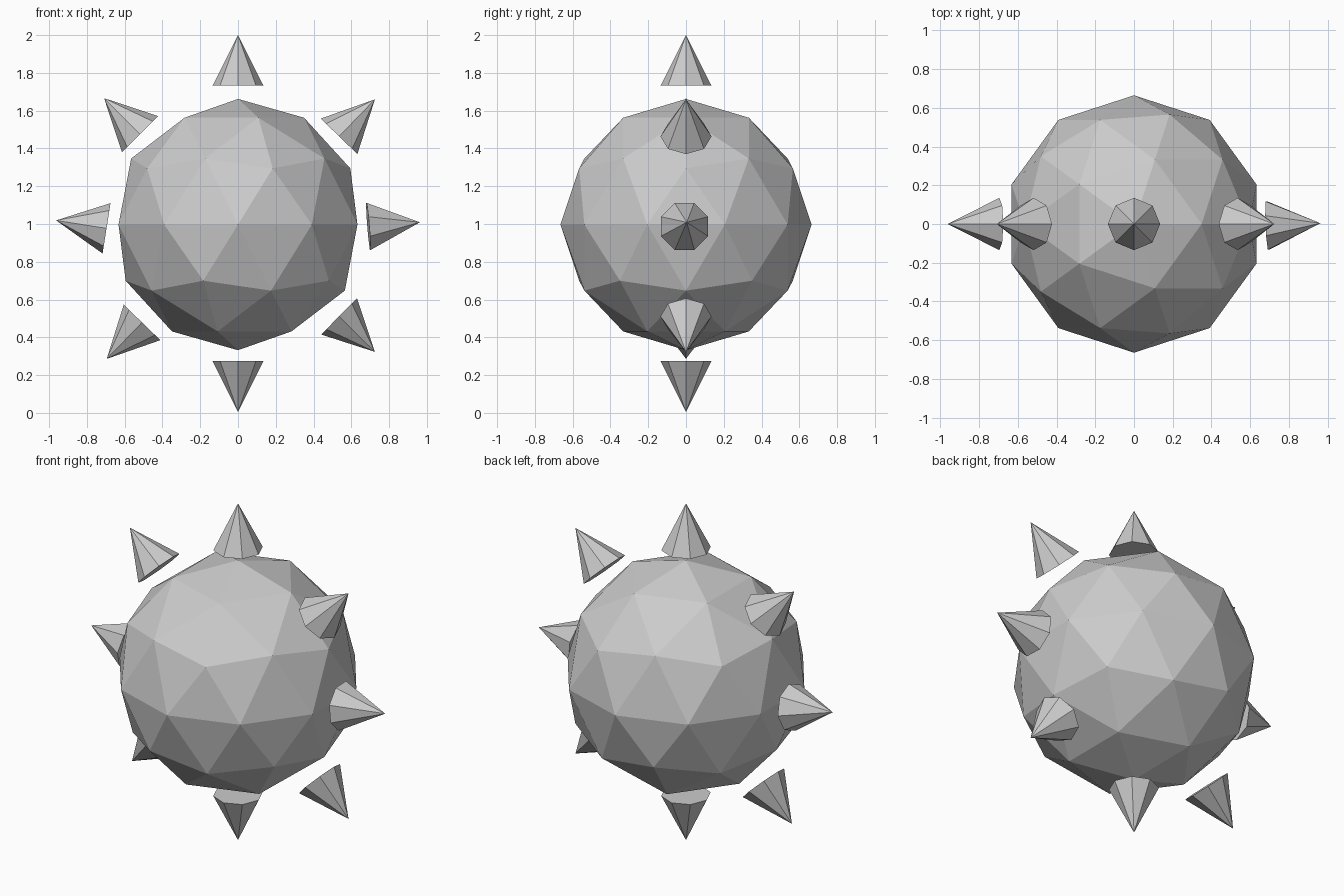
import bpy
from math import radians
from mathutils import Vector, Quaternion

if "Cube" in bpy.data.objects:
    bpy.data.objects.remove(bpy.data.objects["Cube"])

# Faceted body
bpy.ops.mesh.primitive_ico_sphere_add(subdivisions=2, radius=0.665, location=(0, 0, 0.997))
bpy.context.object.name = "body"


def spike(name, base, tip, twist=0):
    """Eight-sided cone from its base centre to its tip."""
    base, tip = Vector(base), Vector(tip)
    axis = tip - base
    bpy.ops.mesh.primitive_cone_add(vertices=8, radius1=0.135, radius2=0, depth=axis.length)
    ob = bpy.context.object
    ob.name = name
    ob.rotation_mode = 'QUATERNION'
    ob.rotation_quaternion = (axis.to_track_quat('Z', 'Y')
                              @ Quaternion((0, 0, 1), radians(twist)))
    ob.location = (base + tip) / 2


# Ring of floating spikes around the body
spike("spike_top", (0, 0, 1.732), (0, 0, 2.0))
spike("spike_bottom", (0, 0, 0.276), (0, 0, 0.004))
spike("spike_left", (-0.696, 0, 0.977), (-0.963, 0, 1.019))
spike("spike_right", (0.690, -0.008, 0.987), (0.963, 0.004, 1.009), 22.5)
spike("spike_upper_left", (-0.519, 0, 1.476), (-0.709, 0, 1.666))
spike("spike_upper_right", (0.535, 0, 1.464), (0.725, 0, 1.660))
spike("spike_lower_left", (-0.508, 0, 0.479), (-0.695, 0, 0.286))
spike("spike_lower_right", (0.535, 0, 0.511), (0.725, 0, 0.323))
